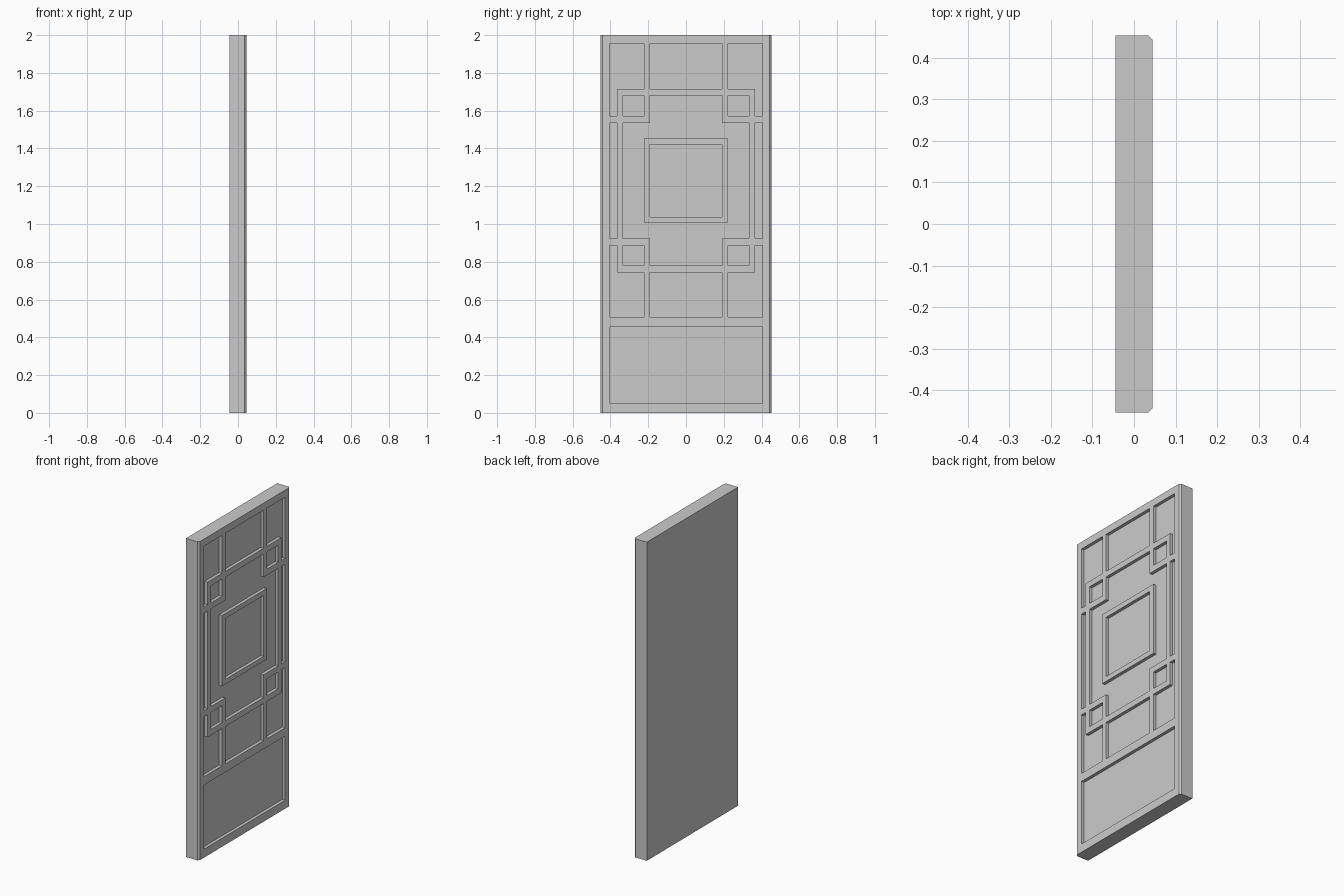
import bpy, bmesh

if "Cube" in bpy.data.objects:
    bpy.data.objects.remove(bpy.data.objects["Cube"])

HALF_W, HEIGHT = 0.453, 2.0
BACK, FRONT, FLOOR = -0.045, 0.045, 0.025   # x of back face, front face, recess floor
OPEN_W = 0.404                              # half width of both recesses
OPEN_LOW, OPEN_HIGH = 0.508, 1.955          # z range of the lattice recess


def finish(name, bm):
    bmesh.ops.recalc_face_normals(bm, faces=bm.faces)
    mesh = bpy.data.meshes.new(name)
    bm.to_mesh(mesh)
    bm.free()
    obj = bpy.data.objects.new(name, mesh)
    bpy.context.collection.objects.link(obj)
    return obj


def prism(name, outline, z0, z1):
    """Extrude an (x, y) outline upward from z0 to z1."""
    bm = bmesh.new()
    face = bm.faces.new([bm.verts.new((x, y, z0)) for x, y in outline])
    top = bmesh.ops.extrude_face_region(bm, geom=[face])["geom"]
    bmesh.ops.translate(bm, vec=(0, 0, z1 - z0),
                        verts=[v for v in top if isinstance(v, bmesh.types.BMVert)])
    return finish(name, bm)


def lattice(name, rects, x0, x1):
    """Merge (y0, y1, z0, z1) bars into one solid of even depth."""
    ys = sorted({v for r in rects for v in r[:2]})
    zs = sorted({v for r in rects for v in r[2:]})
    bm = bmesh.new()
    cache = {}

    def vert(y, z):
        if (y, z) not in cache:
            cache[(y, z)] = bm.verts.new((x0, y, z))
        return cache[(y, z)]

    for ya, yb in zip(ys, ys[1:]):
        for za, zb in zip(zs, zs[1:]):
            cy, cz = (ya + yb) / 2, (za + zb) / 2
            if any(r[0] < cy < r[1] and r[2] < cz < r[3] for r in rects):
                bm.faces.new([vert(ya, za), vert(yb, za), vert(yb, zb), vert(ya, zb)])
    top = bmesh.ops.extrude_face_region(bm, geom=bm.faces[:])["geom"]
    bmesh.ops.translate(bm, vec=(x1 - x0, 0, 0),
                        verts=[v for v in top if isinstance(v, bmesh.types.BMVert)])
    return finish(name, bm)


# Door leaf with chamfered front vertical edges
c = 0.01
leaf = prism("door_leaf", [(BACK, -HALF_W), (FRONT - c, -HALF_W), (FRONT, -HALF_W + c),
                           (FRONT, HALF_W - c), (FRONT - c, HALF_W), (BACK, HALF_W)], 0, HEIGHT)

# Lower panel recess and upper lattice recess
bpy.context.view_layer.objects.active = leaf
for z0, z1 in ((0.053, 0.456), (OPEN_LOW, OPEN_HIGH)):
    cutter = prism("recess_cutter", [(FLOOR, -OPEN_W), (0.1, -OPEN_W),
                                     (0.1, OPEN_W), (FLOOR, OPEN_W)], z0, z1)
    cutter.hide_render = True
    mod = leaf.modifiers.new("recess", 'BOOLEAN')
    mod.operation, mod.solver, mod.object = 'DIFFERENCE', 'EXACT', cutter
    bpy.ops.object.modifier_apply(modifier=mod.name)
    bpy.data.objects.remove(cutter)

# Long crossbars and the uprights at each side
Y_IN, Y_MID, Y_SIDE, Y_OUT = 0.19, 0.222, 0.334, 0.366
bars = [(-Y_OUT, Y_OUT, 1.68, 1.716), (-Y_OUT, Y_OUT, 0.742, 0.779)]
half = [(Y_SIDE, Y_OUT, 0.742, 1.716),
        (Y_IN, Y_MID, 1.535, OPEN_HIGH), (Y_IN, Y_MID, OPEN_LOW, 0.922),
        (Y_IN, OPEN_W, 1.535, 1.573), (Y_IN, OPEN_W, 0.885, 0.922)]
bars += half + [(-b, -a, z0, z1) for a, b, z0, z1 in half]
lattice("lattice_bars", bars, FLOOR - 0.005, FRONT)

# Free-standing square frame in the middle
ring = [(-Y_MID, Y_MID, 1.42, 1.452), (-Y_MID, Y_MID, 1.007, 1.038),
        (-Y_MID, -Y_IN, 1.007, 1.452), (Y_IN, Y_MID, 1.007, 1.452)]
lattice("centre_frame", ring, FLOOR - 0.005, FRONT)
